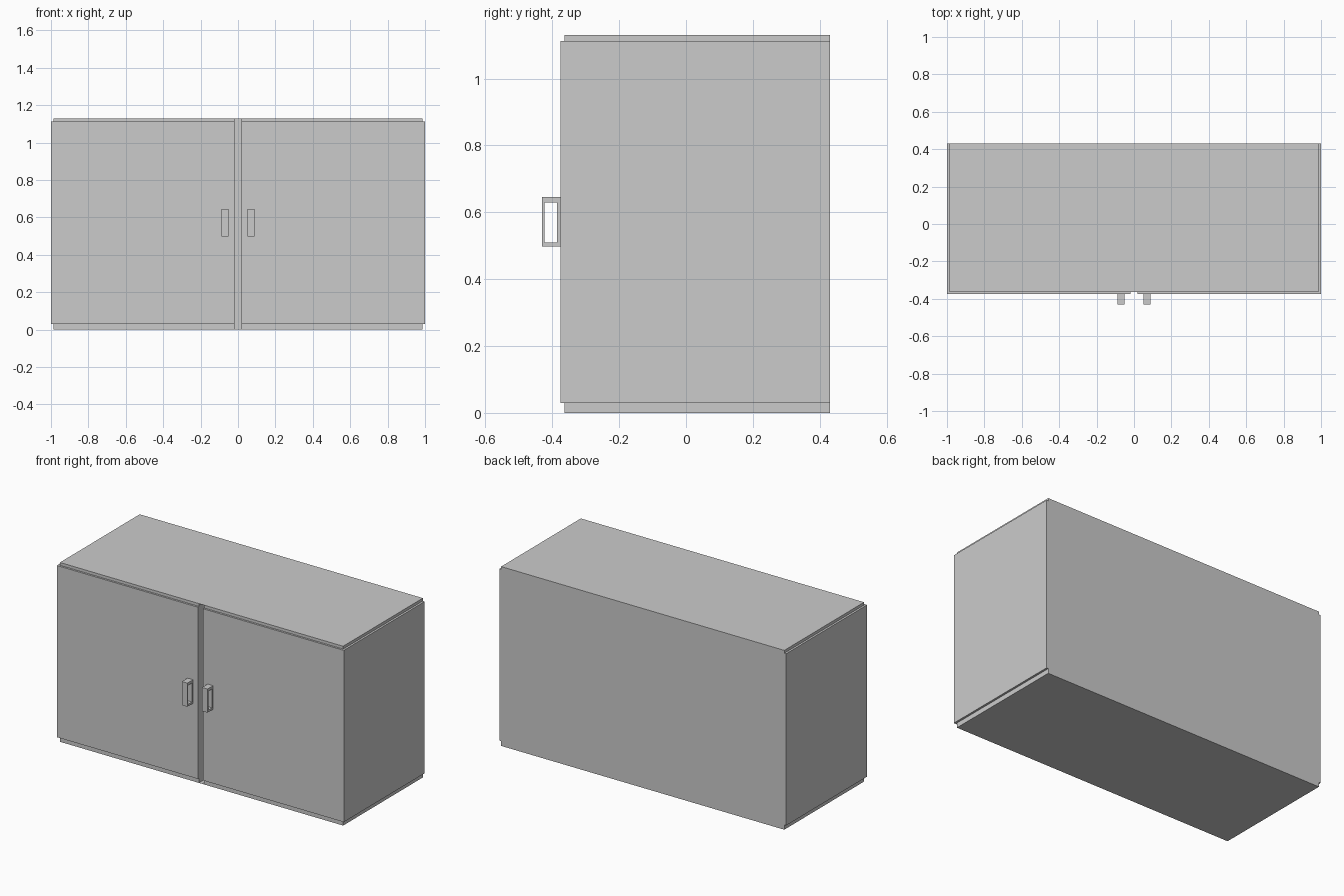
import bpy, bmesh

if "Cube" in bpy.data.objects:
    bpy.data.objects.remove(bpy.data.objects["Cube"])

SKIN = 0.001           # thin sheet that closes the centre slot
BACK, FRONT, FACE = 0.431, -0.363, -0.375
GAP = 0.018            # half width of the slot between the doors
TOP = 1.13


def finish(name, bm):
    bmesh.ops.recalc_face_normals(bm, faces=bm.faces[:])
    me = bpy.data.meshes.new(name)
    bm.to_mesh(me)
    bm.free()
    ob = bpy.data.objects.new(name, me)
    bpy.context.collection.objects.link(ob)
    return ob


def box(name, x, y, z):
    bm = bmesh.new()
    bmesh.ops.create_cube(bm, size=1)
    for v in bm.verts:
        for i, (a, b) in enumerate((x, y, z)):
            v.co[i] = a if v.co[i] < 0 else b
    return finish(name, bm)


def handle(name, x0, x1):
    # rectangular ring in the yz plane, extruded along x
    outer = [(-0.431, 0.497), (FACE, 0.497), (FACE, 0.646), (-0.431, 0.646)]
    inner = [(-0.423, 0.510), (-0.386, 0.510), (-0.386, 0.629), (-0.423, 0.629)]
    bm = bmesh.new()
    o0, i0, o1, i1 = [[bm.verts.new((x, y, z)) for y, z in ring]
                      for x in (x0, x1) for ring in (outer, inner)]
    for k in range(4):
        n = (k + 1) % 4
        for a, b in ((o0, i0), (o1, i1), (o0, o1), (i0, i1)):
            bm.faces.new((a[k], a[n], b[n], b[k]))
    return finish(name, bm)


# cabinet body with a narrow slot open at the front
bm = bmesh.new()
profile = [(-0.987, FRONT), (-GAP, FRONT), (-GAP, BACK - SKIN), (GAP, BACK - SKIN),
           (GAP, FRONT), (0.987, FRONT), (0.987, BACK), (-0.987, BACK)]
face = bm.faces.new([bm.verts.new((x, y, 0)) for x, y in profile])
top = bmesh.ops.extrude_face_region(bm, geom=[face])["geom"]
bmesh.ops.translate(bm, vec=(0, 0, TOP),
                    verts=[v for v in top if isinstance(v, bmesh.types.BMVert)])
finish("cabinet_body", bm)

# sheets closing the slot above and below
box("slot_cover_top", (-GAP, GAP), (FRONT, BACK - SKIN), (TOP - SKIN, TOP))
box("slot_cover_bottom", (-GAP, GAP), (FRONT, BACK - SKIN), (0, SKIN))

# side panels, doors and handles
for side, s in (("left", -1), ("right", 1)):
    box("side_panel_" + side, sorted((s * 0.987, s)), (FRONT, BACK), (0.03, 1.112))
    box("door_" + side, sorted((s * GAP, s)), (FACE, FRONT), (0.03, 1.112))
    handle("handle_" + side, *sorted((s * 0.051, s * 0.089)))
